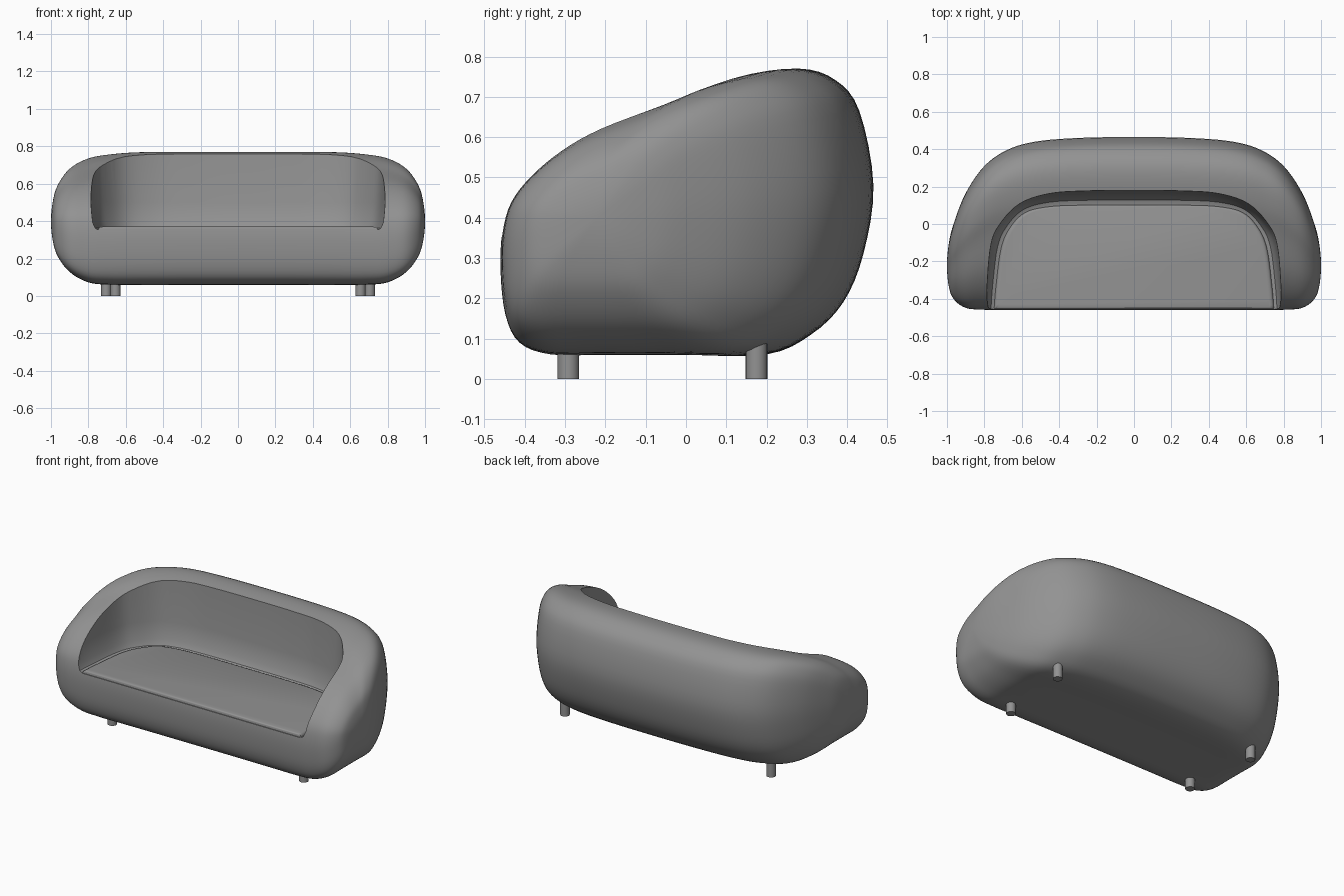
import bpy, bmesh, math
from mathutils import Vector

if "Cube" in bpy.data.objects:
    bpy.data.objects.remove(bpy.data.objects["Cube"], do_unlink=True)

grey = bpy.data.materials.new("grey_fabric")
grey.use_nodes = True
grey.diffuse_color = (0.29, 0.29, 0.29, 1)
bsdf = grey.node_tree.nodes["Principled BSDF"]
bsdf.inputs["Base Color"].default_value = grey.diffuse_color
bsdf.inputs["Roughness"].default_value = 0.8


def spline(points, steps, before=None, after=None, closed=False):
    """Smooth curve through points of any dimension."""
    pts = [Vector(p) for p in points]
    if closed:
        pts = [pts[-1]] + pts + pts[:2]
    else:
        pts = [Vector(before or points[0])] + pts + [Vector(after or points[-1])]
    out = []
    for a, b, c, d in zip(pts, pts[1:], pts[2:], pts[3:]):
        for i in range(steps):
            t = i / steps
            out.append(b + (c - a) * (t / 2) + (2 * a - 5 * b + 4 * c - d) * (t * t / 2)
                       + (3 * b - a - 3 * c + d) * (t ** 3 / 2))
    return out if closed else out + [pts[-2]]


def loft(name, rings, caps=True):
    """Skin a list of closed rings into one object."""
    bm = bmesh.new()
    rows = [[bm.verts.new(p) for p in ring] for ring in rings]
    n = len(rows[0])
    for lo, hi in zip(rows, rows[1:]):
        for i in range(n):
            j = (i + 1) % n
            bm.faces.new((lo[i], lo[j], hi[j], hi[i]))
    if caps:
        bm.faces.new(rows[0])
        bm.faces.new(rows[-1])
    bmesh.ops.remove_doubles(bm, verts=bm.verts, dist=1e-5)
    bmesh.ops.recalc_face_normals(bm, faces=bm.faces)
    mesh = bpy.data.meshes.new(name)
    bm.to_mesh(mesh)
    bm.free()
    mesh.materials.append(grey)
    obj = bpy.data.objects.new(name, mesh)
    bpy.context.collection.objects.link(obj)
    return obj


def select(obj):
    bpy.ops.object.select_all(action='DESELECT')
    obj.select_set(True)
    bpy.context.view_layer.objects.active = obj


def smooth(obj, degrees=35):
    select(obj)
    bpy.ops.object.shade_smooth_by_angle(angle=math.radians(degrees))


# Body: side profile (y, z), fitted into shrinking bounds along x
side = spline([(-.46, .27), (-.455, .37), (-.43, .45), (-.37, .52), (-.28, .587),
               (-.17, .642), (0, .70), (.14, .75), (.28, .77), (.37, .742), (.43, .665),
               (.465, .48), (.44, .31), (.39, .19), (.31, .11), (.2, .061), (0, .06),
               (-.2, .06), (-.33, .061), (-.41, .09), (-.447, .16)], 4, closed=True)
# x, front, back, bottom, top
bounds = [(0, -.46, .465, .06, .77), (.3, -.46, .46, .06, .77),
          (.53, -.46, .44, .06, .768), (.68, -.46, .395, .062, .757),
          (.8, -.458, .31, .075, .735), (.9, -.448, .165, .13, .68),
          (.965, -.40, 0, .215, .59), (.991, -.33, -.11, .30, .50),
          (1, -.22, -.22, .4, .4)]
x, f, b, lo, hi = bounds[-2]
mirrored = [(-r[0],) + r[1:] for r in bounds[:0:-1]]
stations = spline(mirrored + bounds, 5, before=(-x, b, f, hi, lo), after=(x, b, f, hi, lo))
rings = [[(x, f + (y + .46) / .925 * (b - f), lo + (z - .06) / .71 * (hi - lo))
          for y, z in side] for x, f, b, lo, hi in stations]
body = loft("sofa_body", rings, caps=False)

# Seat hollow: U-shaped plan widening from the floor to the rim
floor_plan = [(0, .10), (.25, .10), (.45, .092), (.58, .06), (.66, -.02),
              (.708, -.13), (.735, -.33), (.745, -.45)]
rim_plan = [(0, .18), (.25, .177), (.45, .163), (.61, .11), (.72, 0),
            (.77, -.11), (.795, -.33), (.8, -.45)]


def plan(flare, front):
    half = [Vector(a).lerp(Vector(c), flare) for a, c in zip(floor_plan, rim_plan)]
    pts = spline([(-p.x, p.y) for p in half[:0:-1]] + half, 5)
    pts[0].y = pts[-1].y = front
    return pts


levels = [(0, .352), (.35, .362), (.6, .395), (.8, .5), (1, .75), (1.1, .95)]
cutter = loft("hollow_cutter", [[(p.x, p.y, z) for p in plan(fl, -.6)] for fl, z in levels])
cutter.hide_render = True
cut = body.modifiers.new("hollow", 'BOOLEAN')
cut.operation = 'DIFFERENCE'
cut.solver = 'EXACT'
cut.object = cutter
select(body)
bpy.ops.object.modifier_apply(modifier=cut.name)
bpy.data.objects.remove(cutter, do_unlink=True)
smooth(body)

# Seat cushion: thin slab with a rounded upper edge
edge = [(1.004, .33), (1.004, .354), (.998, .363), (.988, .368), (.97, .37)]
cushion = loft("seat_cushion", [[(p.x * s, -.18 + (p.y + .18) * s, z)
                                 for p in plan(0, -.452)] for s, z in edge])
smooth(cushion, 50)

# Legs: short round pegs, rear pair set wider
for end, leg_x, leg_y in (("front", .655, -.292), ("rear", .705, .175)):
    for name, sign in (("left", 1), ("right", -1)):
        circle = [(sign * leg_x + .027 * math.cos(a * math.tau / 20),
                   leg_y + .027 * math.sin(a * math.tau / 20)) for a in range(20)]
        leg = loft(f"{end}_{name}_leg", [[(u, v, z) for u, v in circle] for z in (0, .1)])
        smooth(leg)
